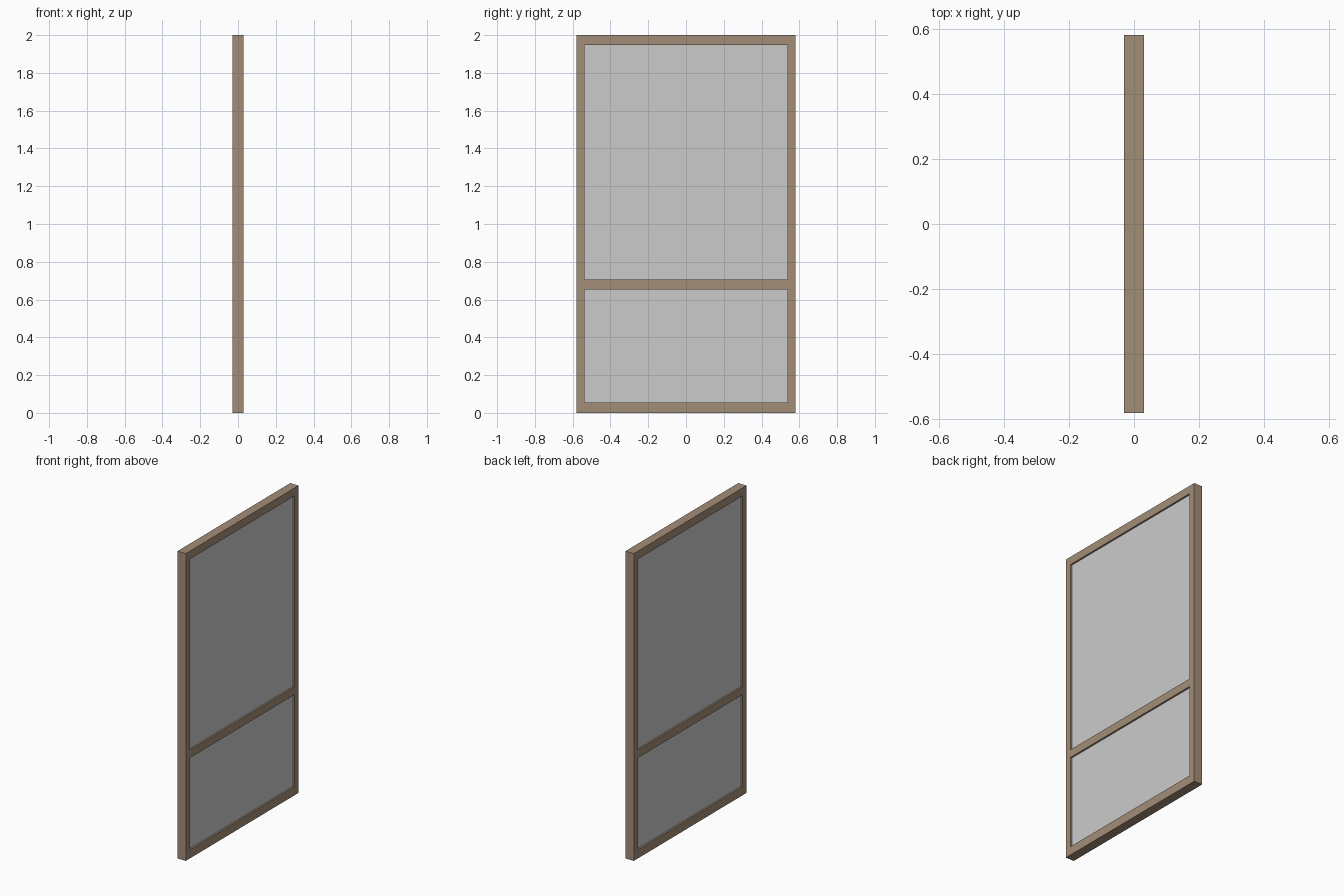
import bpy

if "Cube" in bpy.data.objects:
    bpy.data.objects.remove(bpy.data.objects["Cube"])

W, T = 0.58, 0.03             # frame half width, half thickness
STILE = 0.042
IN = W - STILE                # half width of the openings
PANE_T = 0.019                # pane half thickness

wood = bpy.data.materials.new("brown_frame")
wood.diffuse_color = (0.37, 0.27, 0.19, 1)
wood.use_nodes = True
wood.node_tree.nodes["Principled BSDF"].inputs["Base Color"].default_value = wood.diffuse_color


def box(name, half_x, y0, y1, z0, z1, mat=None):
    bpy.ops.mesh.primitive_cube_add(
        size=1, location=(0, (y0 + y1) / 2, (z0 + z1) / 2))
    ob = bpy.context.object
    ob.name = name
    ob.scale = (2 * half_x, y1 - y0, z1 - z0)
    bpy.ops.object.transform_apply(location=False, rotation=False, scale=True)
    if mat:
        ob.data.materials.append(mat)
    return ob


# Upright stiles
box("left_stile", T, -W, -IN, 0, 2, wood)
box("right_stile", T, IN, W, 0, 2, wood)

# Horizontal rails between the stiles
rails = {"bottom_rail": (0, 0.056), "middle_rail": (0.654, 0.706),
         "top_rail": (1.948, 2)}
for name, (z0, z1) in rails.items():
    box(name, T, -IN, IN, z0, z1, wood)

# Recessed panes filling the openings
box("lower_pane", PANE_T, -IN, IN, 0.056, 0.654)
box("upper_pane", PANE_T, -IN, IN, 0.706, 1.948)
